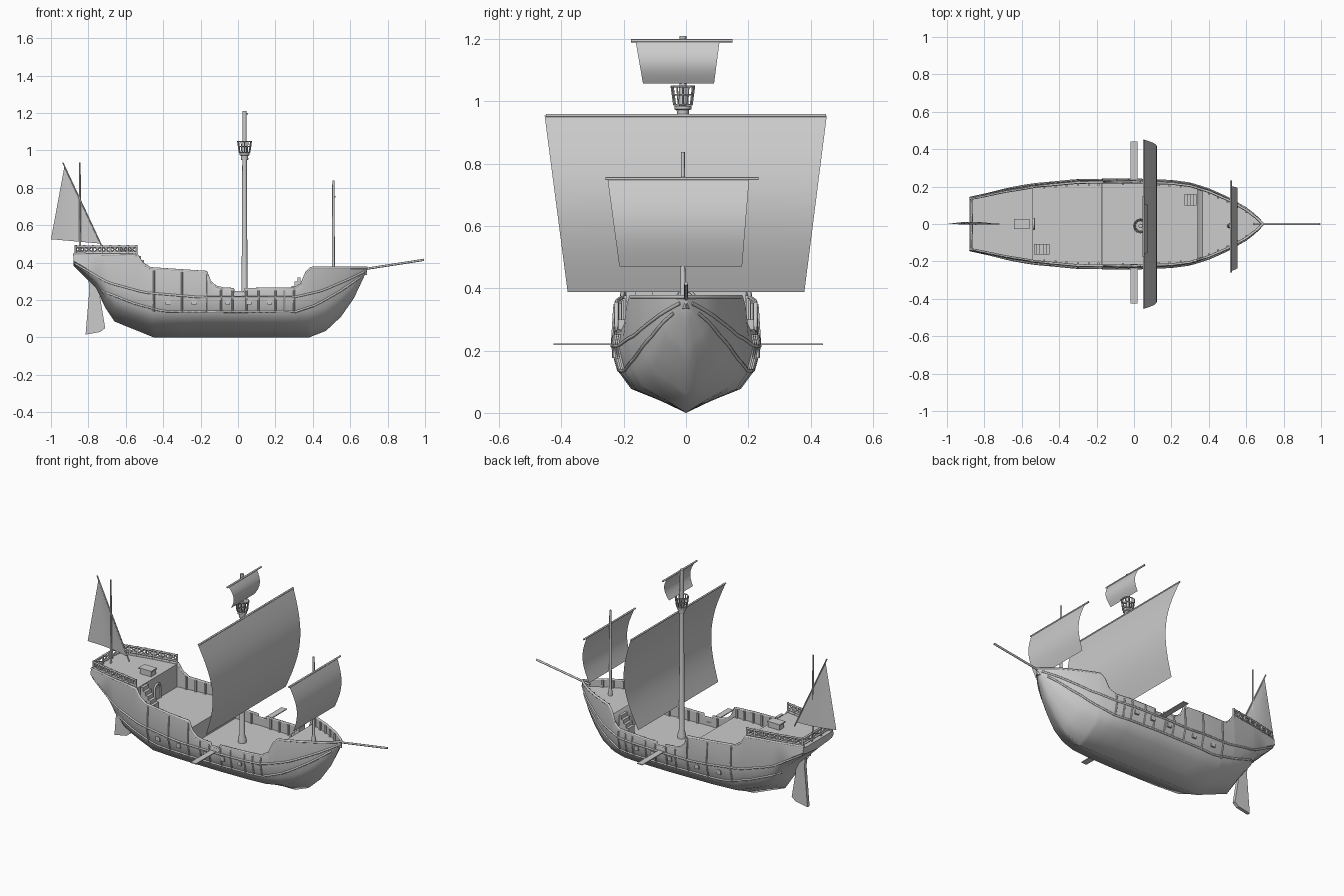
import bpy, bmesh, math
from mathutils import Vector

if "Cube" in bpy.data.objects:
    bpy.data.objects.remove(bpy.data.objects["Cube"])

# Hull lines: (x, value) tables
KEEL = [(-.88, .385), (-.83, .335), (-.76, .265), (-.71, .16), (-.66, .085), (-.45, 0), (.38, 0),
        (.47, .035), (.55, .11), (.62, .21), (.66, .295), (.69, .36)]
WIDTH = [(-.88, .145), (-.7, .185), (-.54, .212), (-.3, .235), (0, .238), (.2, .23), (.3, .217),
         (.4, .185), (.5, .14), (.6, .083), (.66, .035), (.69, .004)]
WALE = [(-.88, .41), (-.76, .34), (-.6, .26), (-.45, .22), (.3, .21), (.47, .25), (.6, .31), (.69, .365)]
TOP = [(-.88, .445), (-.54, .44), (-.51, .395), (-.47, .37), (-.17, .35), (-.15, .3), (-.12, .272), (-.08, .262),
       (-.025, .26), (-.023, .243), (.038, .243), (.04, .26), (.3, .262), (.34, .285), (.365, .345),
       (.39, .372), (.69, .372)]
DECK = [(-.88, .435), (-.541, .435), (-.539, .3), (-.171, .3), (-.169, .2), (.339, .2), (.341, .32), (.69, .335)]
SECTION = [(0, 0), (.34, .18), (.74, .36), (.9, .6), (1, 1)]


def interp(tab, x):
    if x <= tab[0][0]:
        return tab[0][1]
    for (a, u), (b, v) in zip(tab, tab[1:]):
        if x <= b:
            return u + (v - u) * (x - a) / (b - a)
    return tab[-1][1]


def section(x):
    k, w, m, t = (interp(c, x) for c in (KEEL, WIDTH, WALE, TOP))
    return [(w * fy, k + (m - k) * fz) for fy, fz in SECTION] + [(w * .965, max(t, m + .004))]


def side_y(x, z):
    return interp([(b, a) for a, b in section(x)], z)


def make(name, bm, angle=None, mirror=False):
    me = bpy.data.meshes.new(name)
    bm.to_mesh(me)
    bm.free()
    ob = bpy.data.objects.new(name, me)
    bpy.context.collection.objects.link(ob)
    bpy.ops.object.select_all(action='DESELECT')
    ob.select_set(True)
    bpy.context.view_layer.objects.active = ob
    if mirror:
        m = ob.modifiers.new("mirror", 'MIRROR')
        m.use_axis = (False, True, False)
        m.merge_threshold = .0005
    if angle:
        bpy.ops.object.shade_smooth_by_angle(angle=math.radians(angle))
    return ob


def tube(name, lines, r, res=1, mirror=False):
    cu = bpy.data.curves.new(name, 'CURVE')
    cu.dimensions = '3D'
    cu.bevel_depth, cu.bevel_resolution, cu.use_fill_caps = r, res, True
    for pts in lines:
        for s in ((1, -1) if mirror else (1,)):
            sp = cu.splines.new('POLY')
            sp.points.add(len(pts) - 1)
            for p, c in zip(sp.points, pts):
                p.co = (c[0], c[1] * s, c[2], 1)
    ob = bpy.data.objects.new(name, cu)
    bpy.context.collection.objects.link(ob)
    bpy.ops.object.select_all(action='DESELECT')
    ob.select_set(True)
    bpy.context.view_layer.objects.active = ob
    bpy.ops.object.convert(target='MESH')


def boxes(name, items, mirror=False):
    bm = bmesh.new()
    for c, s in items:
        vs = bmesh.ops.create_cube(bm, size=1)['verts']
        for v in vs:
            v.co = Vector(c) + Vector(a * b for a, b in zip(v.co, s))
    return make(name, bm, mirror=mirror)


def lathe(name, x, y, prof, n=12):
    bm = bmesh.new()
    rings = [[bm.verts.new((x + r * math.cos(i * math.tau / n), y + r * math.sin(i * math.tau / n), z))
              for i in range(n)] for r, z in prof]
    for a, b in zip(rings, rings[1:]):
        for i in range(n):
            bm.faces.new((a[i], a[(i + 1) % n], b[(i + 1) % n], b[i]))
    bm.faces.new(rings[0][::-1])
    bm.faces.new(rings[-1])
    return make(name, bm, 35)


# Hull shell with bulwarks and stepped decks
xs = sorted({x for t in (KEEL, WIDTH, WALE, TOP, DECK) for x, _ in t})
bm = bmesh.new()
rows = []
for x in xs:
    s = section(x)
    ty, tz = s[-1]
    iy, d = max(ty - .012, .001), min(interp(DECK, x), tz - .003)
    dy = max(min(iy, side_y(x, d) - .012), .001)
    rows.append([bm.verts.new((x, y, z)) for y, z in s + [(iy, tz), (dy, d), (0, d)]])
for a, b in zip(rows, rows[1:]):
    for i in range(len(a) - 1):
        bm.faces.new((a[i], b[i], b[i + 1], a[i + 1]))
bm.faces.new(rows[0])
bm.faces.new(rows[-1][::-1])
bmesh.ops.recalc_face_normals(bm, faces=bm.faces)
make("hull", bm, 35, mirror=True)

# Wales, cap rail, outer ribs and inner bulwark posts
W1 = [(-.87, .395), (-.7, .295), (-.5, .24), (-.2, .215), (.3, .215), (.45, .25), (.6, .315), (.675, .352)]
W2 = [(-.73, .25), (-.55, .18), (-.4, .14), (.3, .135), (.42, .175), (.55, .25), (.65, .32)]
for nm, w in (("upper_wale", W1), ("lower_wale", W2)):
    a, b = w[0][0], w[-1][0]
    px = [a + (b - a) * i / 40 for i in range(41)]
    tube(nm, [[(x, side_y(x, interp(w, x)), interp(w, x)) for x in px]], .006, mirror=True)
tube("cap_rail", [[(x, section(x)[-1][0] - .005, section(x)[-1][1]) for x in xs]], .007, mirror=True)
ribs, posts = [], []
for x in (-.45, -.3, -.17, -.09, -.03, .045, .11, .2, .25, .3):
    t = section(x)[-1][1]
    ribs.append([(x, side_y(x, z) + .001, z) for z in (.14, .17, .22, t - .01)])
for x in (-.48, -.42, -.36, -.3, -.24, -.19, -.06, .07, .13, .19, .25, .4, .45, .5, .55, .6):
    y, t = section(x)[-1]
    d = interp(DECK, x)
    posts.append(((x, y - .015, (d + t) / 2), (.01, .012, t - d)))
tube("outer_ribs", ribs, .005, mirror=True)
boxes("bulwark_posts", posts, mirror=True)

# Gun ports
boxes("gun_ports", [((x, side_y(x, .19), .19), (.026, .014, .026)) for x in (-.375, -.235, -.055, .06, .17)],
      mirror=True)
# Side planks
boxes("side_planks", [((0, .335, .22), (.036, .21, .005)), ((0, -.32, .22), (.036, .21, .005))])

# Poop railing with crossed braces
px = [-.868 + i * .0465 for i in range(8)]
side = [(x, interp(WIDTH, x) * .965 - .008) for x in px]
bars, braces = [], []
path = [(x, -y) for x, y in side[::-1]] + [(-.868, -.045), (-.868, .045)] + side
for z in (.453, .487):
    bars.append([(x, y, z) for x, y in path])
for x, y in path:
    bars.append([(x, y, .44), (x, y, .493)])
for (a, b), (c, d) in zip(path, path[1:]):
    braces += [[(a, b, .455), (c, d, .486)], [(a, b, .486), (c, d, .455)]]
tube("poop_railing", bars, .006)
tube("railing_braces", braces, .0035)

# Stairs, door, companion hatch
steps = [((-.535 + .017 * i + .008, -.135, .3 + (.135 - .022 * i) / 2), (.017, .055, .135 - .022 * i)) for i in range(5)]
steps += [((.335 - .016 * i - .008, .13, .2 + (.12 - .022 * i) / 2), (.016, .06, .12 - .022 * i)) for i in range(4)]
boxes("stairs", steps)
arch = [(-.536, .028, .3), (-.536, .028, .365)]
arch += [(-.536, .028 * math.cos(a), .365 + .028 * math.sin(a)) for a in (.5, 1, 1.57, 2.14, 2.64)]
tube("door_frame", [arch + [(-.536, -.028, .365), (-.536, -.028, .3)]], .006)
boxes("door", [((-.537, 0, .335), (.006, .05, .07))])
boxes("companion_hatch", [((-.6, 0, .45), (.075, .045, .03)), ((-.6, 0, .468), (.085, .055, .007))])

# Rudder
bm = bmesh.new()
vs = [bm.verts.new((x, -.01, z)) for x, z in
      ((-.815, .015), (-.735, .03), (-.71, .05), (-.735, .2), (-.75, .31), (-.8, .32), (-.795, .25))]
f = bm.faces.new(vs)
ex = bmesh.ops.extrude_face_region(bm, geom=[f])['geom']
bmesh.ops.translate(bm, verts=[g for g in ex if isinstance(g, bmesh.types.BMVert)], vec=(0, .02, 0))
bmesh.ops.recalc_face_normals(bm, faces=bm.faces)
make("rudder", bm)

# Masts and bowsprit
MY = -.01
lathe("main_mast", .035, MY, [(.024, .19), (.024, .22), (.016, .245), (.012, .97), (.011, 1.21)])
lathe("fore_mast", .51, MY, [(.012, .31), (.012, .35), (.008, .37), (.006, .838)])
lathe("mizzen_mast", -.845, 0, [(.006, .43), (.004, .935)])
tube("bowsprit", [[(.64, 0, .36), (.995, 0, .415)]], .006, 2)

# Crow's nest
lathe("nest_floor", .035, MY, [(.018, .95), (.02, .972), (.027, .975), (.027, .985)])
rings = [[(.035 + r * math.cos(i * math.tau / 12), MY + r * math.sin(i * math.tau / 12), z) for i in range(13)]
         for r, z in ((.029, .99), (.033, 1.022), (.037, 1.048))]
tube("nest_rings", rings, .003)
tube("nest_slats", [[rings[0][i], rings[2][i]] for i in range(12)], .003)


# Square sails and yards: top (y0, y1, z), bottom (y0, y1, z)
def sail(name, x, bulge, top, bot, yard):
    bm = bmesh.new()
    n, m = 14, 8
    g = []
    for i in range(n + 1):
        t = i / n
        y0, y1, z = (a + (b - a) * t for a, b in zip(top, bot))
        g.append([bm.verts.new((x + bulge * math.sin(math.pi * t), y0 + (y1 - y0) * j / m, z)) for j in range(m + 1)])
    for a, b in zip(g, g[1:]):
        for j in range(m):
            bm.faces.new((a[j], b[j], b[j + 1], a[j + 1]))
    make(name, bm, 40)
    tube(name + "_yard", [[(x, yard[0], top[2]), (x, yard[1], top[2])]], .005, 2)


sail("main_sail", .052, .07, (-.454, .452, .955), (-.38, .38, .388), (-.45, .45))
sail("top_sail", .05, .026, (-.162, .108, 1.195), (-.138, .09, 1.057), (-.176, .15))
sail("fore_sail", .518, .036, (-.252, .203, .752), (-.214, .18, .47), (-.258, .233))

# Lateen sail, slightly bellied
A, B, C = Vector((-.927, 0, .92)), Vector((-1, 0, .525)), Vector((-.735, 0, .502))
bm = bmesh.new()
n = 10
g = []
for i in range(n + 1):
    t = i / n
    p, q = A.lerp(B, t), A.lerp(C, t)
    g.append([bm.verts.new(p.lerp(q, j / max(i, 1)) + Vector((0, .012 * math.sin(math.pi * j / max(i, 1)) * t, 0)))
              for j in range(i + 1)])
for i in range(n):
    for j in range(i + 1):
        bm.faces.new((g[i][j], g[i + 1][j], g[i + 1][j + 1]))
        if j < i:
            bm.faces.new((g[i][j], g[i + 1][j + 1], g[i][j + 1]))
make("mizzen_sail", bm, 40)
tube("mizzen_yard", [[(-.937, 0, .935), (-.722, 0, .475)]], .004)
